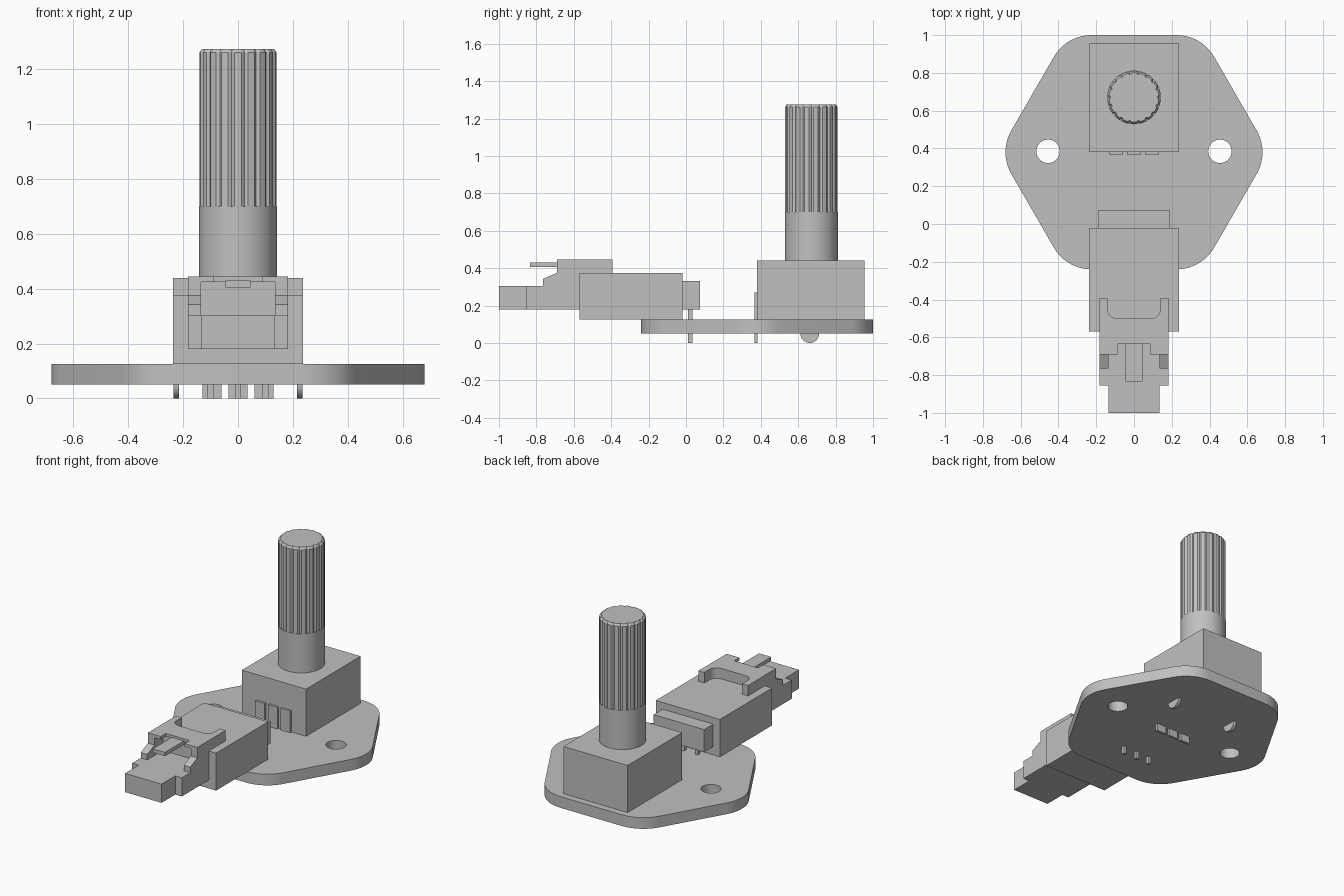
import bpy
import bmesh
from math import cos, sin, pi, tan, radians

cube = bpy.data.objects.get("Cube")
if cube:
    bpy.data.objects.remove(cube, do_unlink=True)

COLOUR = (0.53, 0.53, 0.53, 1)
grey = bpy.data.materials.new("light grey")
grey.use_nodes = True
grey.diffuse_color = COLOUR
grey.node_tree.nodes["Principled BSDF"].inputs["Base Color"].default_value = COLOUR


def finish(name, bm):
    bmesh.ops.recalc_face_normals(bm, faces=bm.faces)
    mesh = bpy.data.meshes.new(name)
    bm.to_mesh(mesh)
    bm.free()
    mesh.materials.append(grey)
    ob = bpy.data.objects.new(name, mesh)
    bpy.context.collection.objects.link(ob)
    return ob


def loft(name, rings):
    """Skin a stack of equal-length rings and cap both ends."""
    bm = bmesh.new()
    loops = [[bm.verts.new(p) for p in ring] for ring in rings]
    for low, high in zip(loops, loops[1:]):
        for i in range(len(low)):
            j = (i + 1) % len(low)
            bm.faces.new((low[i], low[j], high[j], high[i]))
    bm.faces.new(loops[0])
    bm.faces.new(loops[-1])
    return finish(name, bm)


def prism(name, outline, a, b, axis="z"):
    place = {"z": lambda p, h: (p[0], p[1], h), "x": lambda p, h: (h, p[0], p[1])}[axis]
    return loft(name, [[place(p, h) for p in outline] for h in (a, b)])


def box(name, x0, x1, y0, y1, z0, z1):
    return prism(name, [(x0, y0), (x1, y0), (x1, y1), (x0, y1)], z0, z1)


def arc(cx, cy, r, start, end, n):
    angles = [radians(start + (end - start) * i / n) for i in range(n + 1)]
    return [(cx + r * cos(a), cy + r * sin(a)) for a in angles]


def circle(cx, cy, r, n):
    return arc(cx, cy, r, 0, 360, n)[:-1]


def mirrored(half):
    """Complete an outline given its +x half."""
    return half + [(-x, y) for x, y in reversed(half)]


def smooth(ob, angle):
    bpy.ops.object.select_all(action="DESELECT")
    ob.select_set(True)
    bpy.context.view_layer.objects.active = ob
    bpy.ops.object.shade_smooth_by_angle(angle=radians(angle))


# Circuit board: rounded hexagon with two screw holes
BOARD_Y, APOTHEM, ROUND = 0.38, 0.62, 0.23
reach = (APOTHEM - ROUND) / cos(pi / 6)
outline = []
for k in range(6):
    a = radians(60 * k)
    outline += arc(reach * cos(a), BOARD_Y + reach * sin(a), ROUND, 60 * k - 30, 60 * k + 30, 10)
board = prism("circuit_board", outline, 0.05, 0.125)
for side in (-1, 1):
    cutter = prism("hole_cutter", circle(side * 0.455, 0.385, 0.062, 40), 0, 0.2)
    cutter.hide_render = True
    cut = board.modifiers.new("screw_hole", "BOOLEAN")
    cut.operation = "DIFFERENCE"
    cut.solver = "EXACT"
    cut.object = cutter
    bpy.context.view_layer.objects.active = board
    bpy.ops.object.modifier_apply(modifier=cut.name)
    bpy.data.objects.remove(cutter, do_unlink=True)
smooth(board, 20)

# Potentiometer body, legs and retaining tabs
box("potentiometer_body", -0.237, 0.237, 0.38, 0.955, 0.125, 0.44)
for i in (-1, 0, 1):
    box("potentiometer_leg", i * 0.095 - 0.035, i * 0.095 + 0.035, 0.365, 0.382, 0, 0.27)
tab = arc(0.662, 0.05, 0.05, 180, 360, 16) + [(0.712, 0.2), (0.612, 0.2)]
for side in (-1, 1):
    smooth(prism("retaining_tab", tab, side * 0.215, side * 0.236, "x"), 30)

# Shaft: plain collar and fluted grip with a chamfered top
SHAFT_Y = 0.67
smooth(prism("shaft_collar", circle(0, SHAFT_Y, 0.142, 72), 0.43, 0.7), 30)
FLUTES, STEPS = 18, 8


def fluted(z, inset):
    ring = []
    for i in range(FLUTES * STEPS):
        a = 2 * pi * i / (FLUTES * STEPS)
        groove = max(0, cos(FLUTES * a)) ** 2
        r = 0.141 - inset - 0.008 * groove
        ring.append((r * cos(a), SHAFT_Y + r * sin(a), z))
    return ring


smooth(loft("shaft_grip", [fluted(0.69, 0), fluted(1.262, 0), fluted(1.275, 0.01)]), 25)

# Socket on the board with its rear shelf and pins
box("socket_housing", -0.237, 0.237, -0.57, -0.02, 0.125, 0.375)
box("socket_rear", -0.187, 0.187, -0.1, 0.075, 0.18, 0.33)
for i in (-1, 0, 1):
    box("socket_pin", i * 0.1 - 0.011, i * 0.1 + 0.011, 0.012, 0.034, 0, 0.2)

# Plug: stepped base, sloping shoulders and pocket
IN, OUT = 0.135, 0.183
prism("plug_base", mirrored([(IN, -1), (IN, -0.855), (OUT, -0.855), (OUT, -0.5)]), 0.18, 0.305)
shoulder = [(-0.765, 0.305), (-0.765, 0.342), (-0.69, 0.375), (-0.69, 0.43), (-0.5, 0.43), (-0.5, 0.305)]
for side in (-1, 1):
    prism("plug_shoulder", shoulder, side * IN, side * OUT, "x")
box("pocket_back", -IN, IN, -0.6, -0.51, 0.305, 0.43)

# Latch: U-shaped frame, thin notched roof and finger tongue
prongs = [(OUT, -0.393), (0.14, -0.393)] + arc(0.09, -0.45, 0.05, 0, -90, 8)
prism("latch_frame", mirrored([(OUT, -0.6)] + prongs), 0.37, 0.43)
front = [(0.088, -0.635), (0.088, -0.69), (OUT, -0.69)]
prism("latch_roof", mirrored(front + prongs), 0.425, 0.445)
box("latch_tongue", -0.045, 0.045, -0.835, -0.58, 0.405, 0.43)
